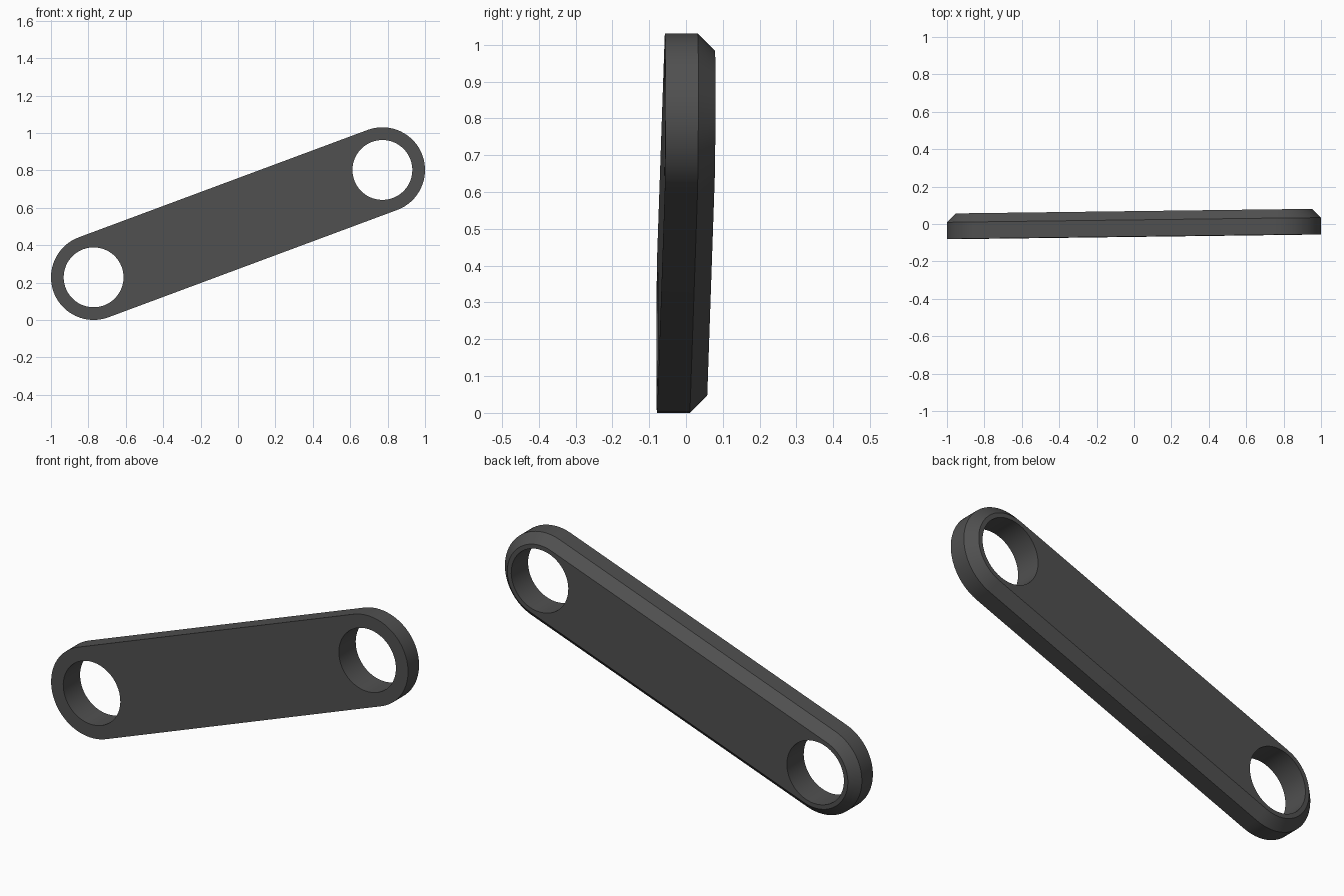
import bpy, bmesh
from math import sin, cos, pi, atan2, hypot, radians

if "Cube" in bpy.data.objects:
    bpy.data.objects.remove(bpy.data.objects["Cube"])

R, HOLE = 0.228, 0.16                 # end radius and hole radius
DX, DZ = 2 - 2 * R, 1.03 - 2 * R      # offset between hole centres
HALF = hypot(DX, DZ) / 2
ANG = atan2(DZ, DX)
TILT = 0.012                          # slight sideways lean along the length
FRONT, MID, BACK = -0.068, 0.021, 0.068
CHAMFER = 0.046
SEG = 32

bm = bmesh.new()


def place(u, v, w):
    # link axis (u), width (v), depth (w) to world
    return (u * cos(ANG) - v * sin(ANG), w + TILT * u,
            0.515 + u * sin(ANG) + v * cos(ANG))


def ring(points, w):
    vs = [bm.verts.new(place(u, v, w)) for u, v in points]
    es = [bm.edges.new((vs[i - 1], vs[i])) for i in range(len(vs))]
    return vs, es


def bridge(a, b):
    for i in range(len(a)):
        bm.faces.new((a[i - 1], a[i], b[i], b[i - 1]))


def stadium(r):
    pts = []
    for side, start in ((1, -pi / 2), (-1, pi / 2)):
        for i in range(SEG + 1):
            t = start + pi * i / SEG
            pts.append((side * HALF + r * cos(t), r * sin(t)))
    return pts


def circle(cu):
    n = SEG * 2
    return [(cu + HOLE * cos(2 * pi * i / n), HOLE * sin(2 * pi * i / n))
            for i in range(n)]


# outer wall with chamfered back rim
front, front_edges = ring(stadium(R), FRONT)
mid, _ = ring(stadium(R), MID)
back, back_edges = ring(stadium(R - CHAMFER), BACK)
bridge(front, mid)
bridge(mid, back)

# pin holes
for side in (-1, 1):
    a, ea = ring(circle(side * HALF), FRONT)
    b, eb = ring(circle(side * HALF), BACK)
    bridge(a, b)
    front_edges += ea
    back_edges += eb

# flat front and back plates
for edges in (front_edges, back_edges):
    bmesh.ops.triangle_fill(bm, edges=edges, use_beauty=True)
bmesh.ops.recalc_face_normals(bm, faces=bm.faces[:])

mesh = bpy.data.meshes.new("link_plate")
bm.to_mesh(mesh)
bm.free()
link = bpy.data.objects.new("link_plate", mesh)
bpy.context.collection.objects.link(link)
bpy.context.view_layer.objects.active = link
link.select_set(True)
bpy.ops.object.shade_smooth_by_angle(angle=radians(30))

# dark grey finish
mat = bpy.data.materials.new("dark_grey")
mat.diffuse_color = (0.08, 0.08, 0.08, 1)
mat.use_nodes = True
mat.node_tree.nodes["Principled BSDF"].inputs["Base Color"].default_value = mat.diffuse_color
mesh.materials.append(mat)
